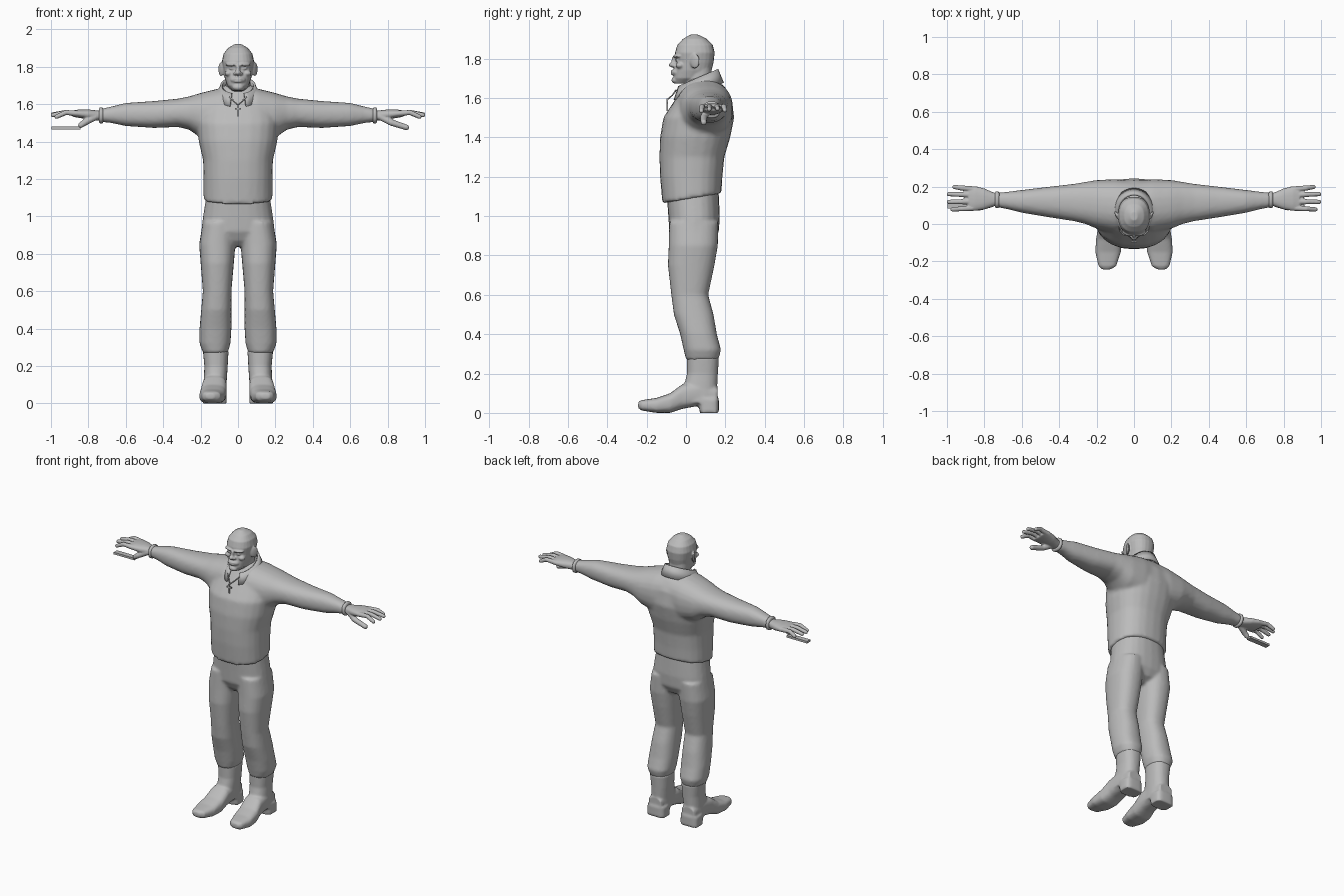
import bpy, bmesh, math
from mathutils import Vector, Matrix

old = bpy.data.objects.get("Cube")
if old:
    bpy.data.objects.remove(old)

grey = bpy.data.materials.new("plain grey")
grey.use_nodes = True
grey.diffuse_color = (0.5, 0.5, 0.5, 1)
grey.node_tree.nodes["Principled BSDF"].inputs["Base Color"].default_value = (0.5, 0.5, 0.5, 1)

SIDES = (1, -1)


def loft(bm, axis, rows, side=1, n=24, tilt=0, power=0.85):
    """Closed body through rounded sections: (position, low a, high a, low b, high b)."""
    rings = []
    for i, (pos, a0, a1, b0, b1) in enumerate(rows):
        ring = []
        for k in range(n):
            t = math.tau * k / n
            c, s = math.cos(t), math.sin(t)
            da = math.copysign(abs(c) ** power, c) * (a1 - a0) / 2
            db = math.copysign(abs(s) ** power, s) * (b1 - b0) / 2
            a, b = (a0 + a1) / 2 + da, (b0 + b1) / 2 + db
            p = pos + (tilt * db if i == 0 else 0)
            x, y, z = {"x": (p, a, b), "y": (a, p, b), "z": (a, b, p)}[axis]
            ring.append(bm.verts.new((side * x, y, z)))
        rings.append(ring)
    for lower, upper in zip(rings, rings[1:]):
        for k in range(n):
            j = (k + 1) % n
            bm.faces.new((lower[k], lower[j], upper[j], upper[k]))
    bm.faces.new(rings[0])
    bm.faces.new(rings[-1])


def blob(bm, centre, radii, side=1, turn=0):
    """Ellipsoid, optionally turned about z."""
    x, y, z = centre
    m = (Matrix.Translation((side * x, y, z)) @ Matrix.Rotation(side * turn, 4, "Z")
         @ Matrix.Diagonal((*radii, 1)))
    bmesh.ops.create_uvsphere(bm, u_segments=16, v_segments=10, radius=1, matrix=m)


def box(bm, centre, size):
    m = Matrix.Translation(centre) @ Matrix.Diagonal((*size, 1))
    bmesh.ops.create_cube(bm, size=1, matrix=m)


def finger(bm, points, radius, side=1):
    """Tapering chain of capsules."""
    points = [Vector((side * x, y, z)) for x, y, z in points]
    for i, (p, q) in enumerate(zip(points, points[1:])):
        r = radius * (1 - 0.12 * i)
        turn = (q - p).to_track_quat("Z", "Y").to_matrix().to_4x4()
        m = Matrix.Translation((p + q) / 2) @ turn
        bmesh.ops.create_cone(bm, cap_ends=True, segments=12, radius1=r,
                              radius2=r * 0.88, depth=(q - p).length, matrix=m)
        blob(bm, q, (r * 0.88,) * 3)


def finish(name, bm, voxel=0, smooth=True, passes=3):
    bmesh.ops.recalc_face_normals(bm, faces=bm.faces)
    mesh = bpy.data.meshes.new(name)
    bm.to_mesh(mesh)
    bm.free()
    mesh.materials.append(grey)
    for f in mesh.polygons:
        f.use_smooth = smooth
    ob = bpy.data.objects.new(name, mesh)
    bpy.context.collection.objects.link(ob)
    if voxel:
        fuse = ob.modifiers.new("fuse", "REMESH")
        fuse.mode = "VOXEL"
        fuse.voxel_size = voxel
        fuse.use_smooth_shade = True
        soft = ob.modifiers.new("soften", "SMOOTH")
        soft.iterations = passes
    return ob


# Shirt: trunk with both sleeves blended in
bm = bmesh.new()
loft(bm, "z", [(1.09, -.185, .185, -.12, .18), (1.2, -.185, .185, -.132, .185),
               (1.3, -.187, .187, -.135, .195), (1.4, -.21, .21, -.132, .225),
               (1.5, -.22, .22, -.115, .245), (1.6, -.2, .2, -.05, .232),
               (1.66, -.13, .13, -.01, .195), (1.7, -.08, .08, .02, .14)], tilt=.17)
for s in SIDES:
    loft(bm, "x", [(0, -.03, .23, 1.42, 1.69), (.1, -.05, .24, 1.39, 1.685),
                   (.2, -.025, .235, 1.42, 1.66), (.26, 0, .225, 1.463, 1.642),
                   (.32, .015, .215, 1.478, 1.63), (.45, .035, .2, 1.473, 1.617),
                   (.6, .06, .182, 1.483, 1.607), (.68, .08, .172, 1.5, 1.587),
                   (.735, .09, .167, 1.505, 1.575)], s)
finish("shirt", bm, .011, passes=5)

# Trousers: pelvis and two legs
bm = bmesh.new()
loft(bm, "z", [(1.14, -.165, .165, -.1, .165), (1, -.187, .187, -.09, .172),
               (.92, -.197, .197, -.085, .167), (.87, -.15, .15, -.06, .14),
               (.84, -.06, .06, -.03, .09)])
for s in SIDES:
    loft(bm, "z", [(.97, .012, .188, -.085, .165), (.85, .014, .208, -.088, .162),
                   (.75, .022, .2, -.092, .145), (.6, .035, .188, -.075, .113),
                   (.5, .035, .197, -.062, .14), (.4, .035, .206, -.03, .157),
                   (.32, .04, .206, -.012, .178), (.27, .055, .187, 0, .165)], s)
finish("trousers", bm, .01, passes=4)

# Boots: shaft, foot and heel block
for s, label in zip(SIDES, ("left", "right")):
    bm = bmesh.new()
    loft(bm, "z", [(.285, .05, .188, .005, .168), (.2, .055, .18, .005, .162),
                   (.12, .06, .183, -.015, .158), (.05, .062, .188, -.03, .165)], s)
    loft(bm, "y", [(-.243, .125, .17, .025, .055), (-.225, .095, .19, .012, .065),
                   (-.15, .07, .207, 0, .076), (-.08, .062, .203, 0, .1),
                   (-.02, .06, .192, .02, .145), (.06, .062, .187, .035, .16),
                   (.16, .075, .175, .04, .13)], s, power=.7)
    loft(bm, "z", [(0, .06, .19, .07, .167), (.07, .06, .19, .06, .167)], s, power=.55)
    finish(label + "_boot", bm, .008, passes=2)

# Head with neck and facial features
bm = bmesh.new()
loft(bm, "z", [(1.6, -.07, .07, .0, .15), (1.68, -.066, .066, 0, .132),
               (1.76, -.066, .066, .01, .13)])
loft(bm, "z", [(1.672, -.028, .028, -.058, .03), (1.7, -.058, .058, -.064, .1),
               (1.74, -.071, .071, -.06, .13), (1.78, -.078, .078, -.052, .14),
               (1.83, -.086, .086, -.056, .146), (1.87, -.077, .077, -.044, .136),
               (1.9, -.054, .054, -.015, .105), (1.921, -.018, .018, .02, .065)])
blob(bm, (0, -.066, 1.768), (.017, .022, .014))
blob(bm, (0, -.058, 1.79), (.011, .016, .026))
blob(bm, (0, -.048, 1.73), (.042, .026, .022))
blob(bm, (0, -.067, 1.735), (.026, .012, .006))
blob(bm, (0, -.068, 1.722), (.023, .011, .006))
blob(bm, (0, -.052, 1.69), (.03, .022, .018))
for s in SIDES:
    blob(bm, (.034, -.044, 1.812), (.036, .02, .009), s, .35)
    blob(bm, (.034, -.044, 1.792), (.016, .01, .007), s)
    blob(bm, (.05, -.03, 1.765), (.022, .022, .016), s, .5)
    blob(bm, (.09, .045, 1.787), (.009, .028, .038), s, -.5)
    blob(bm, (.016, -.06, 1.764), (.01, .013, .009), s)
finish("head", bm, .005, passes=2)

# Hands: palm, four spread fingers and thumb
for s, label in zip(SIDES, ("left", "right")):
    bm = bmesh.new()
    loft(bm, "x", [(.68, .1, .158, 1.515, 1.565), (.75, .095, .168, 1.512, 1.566),
                   (.8, .078, .19, 1.518, 1.572), (.85, .07, .203, 1.527, 1.572),
                   (.885, .075, .2, 1.533, 1.566)], s)
    for base, tip, reach, drop in ((.085, .078, .97, 1.533), (.12, .118, .99, 1.542),
                                   (.155, .16, .99, 1.545), (.187, .198, .96, 1.537)):
        finger(bm, [(.86, base, 1.55), (.92, (base + tip) / 2, 1.556), (reach, tip, drop)], .0155, s)
    end = (.9, .09, 1.476) if s > 0 else (.84, .088, 1.488)
    finger(bm, [(.76, .11, 1.535), (.82, .09, 1.502), end], .02, s)
    finish(label + "_hand", bm, .005, passes=2)

# Loose flat digit under the right hand
bm = bmesh.new()
box(bm, (-.92, .1, 1.473), (.155, .035, .014))
finish("right_loose_digit", bm, smooth=False)

# Wrist bands
bm = bmesh.new()
for s in SIDES:
    rows = [(p, .13 - w, .13 + w, 1.54 - h, 1.54 + h) for p, w, h in
            ((.72, .037, .035), (.725, .045, .043), (.738, .045, .043), (.743, .037, .035))]
    loft(bm, "x", rows, s)
finish("wrist_bands", bm)

# Collar: open band that leans outward, low at the front
bm = bmesh.new()
steps, gap = 28, math.radians(22)
strip = []
for i in range(steps + 1):
    t = gap + (math.tau - 2 * gap) * i / steps
    sx, cy, back = math.sin(t), -math.cos(t), (1 - math.cos(t)) / 2
    strip.append([bm.verts.new(p) for p in (
        (.088 * sx, .058 + .1 * cy, 1.655 + .09 * back),
        (.115 * sx, .06 + .127 * cy, 1.585 + .09 * back))])
for a, b in zip(strip, strip[1:]):
    bm.faces.new((a[0], b[0], b[1], a[1]))
collar = finish("collar", bm)
thick = collar.modifiers.new("thickness", "SOLIDIFY")
thick.thickness = .012
thick.offset = 0

# Cross pendant with its cord
bm = bmesh.new()
box(bm, (0, -.095, 1.565), (.009, .009, .065))
box(bm, (0, -.095, 1.575), (.034, .009, .009))
for s in SIDES:
    finger(bm, [(.045, -.05, 1.64), (.022, -.068, 1.615), (0, -.09, 1.595)], .004, s)
finish("pendant", bm, smooth=False)
